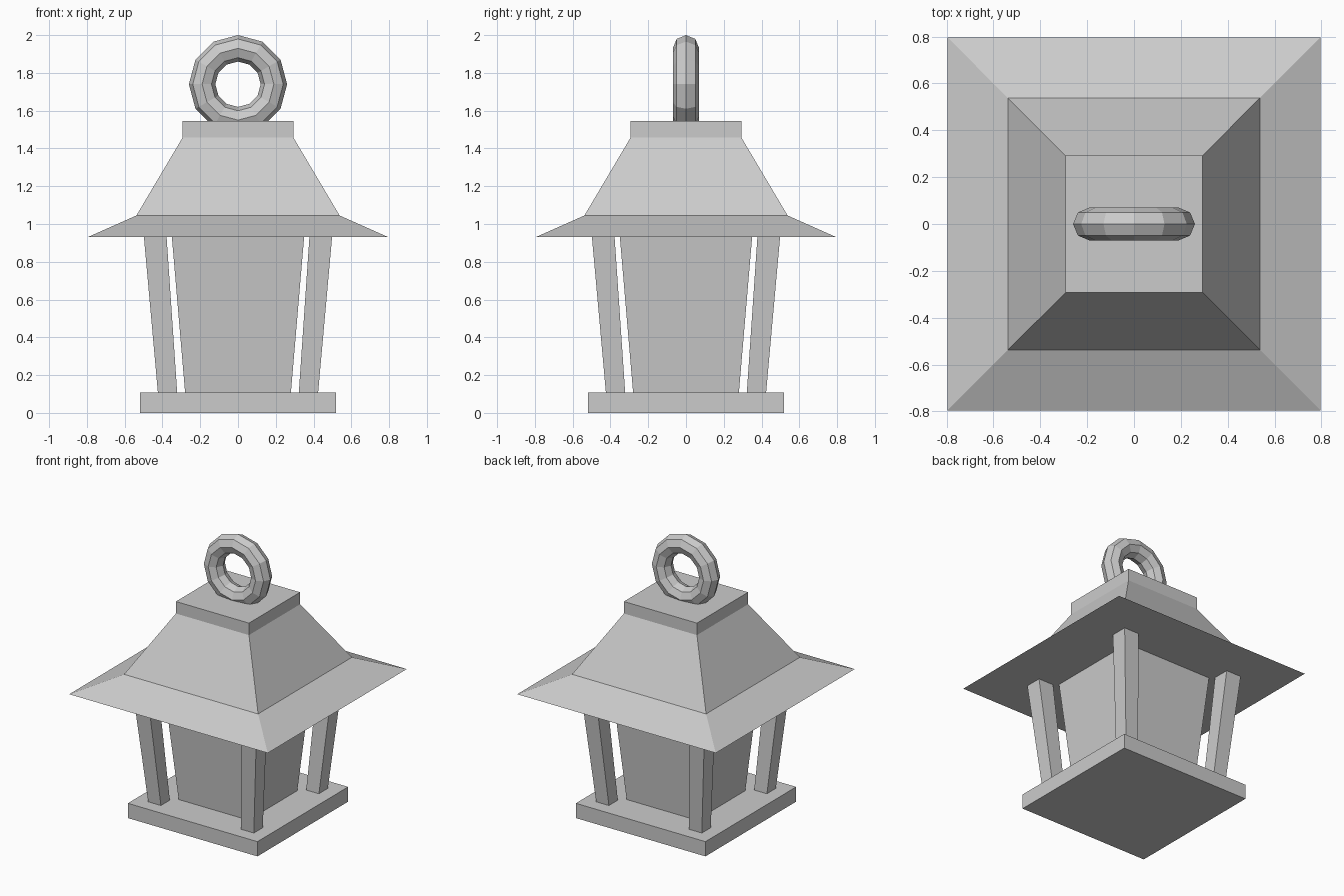
import bpy, bmesh
from math import pi

if "Cube" in bpy.data.objects:
    bpy.data.objects.remove(bpy.data.objects["Cube"])


def square(half, cx=0.0, cy=0.0):
    """Four corners of an axis-aligned square, counter-clockwise."""
    return [(cx + sx * half, cy + sy * half)
            for sx, sy in ((-1, -1), (1, -1), (1, 1), (-1, 1))]


def loft(name, levels):
    """Closed flat-shaded solid through (z, corners) levels."""
    bm = bmesh.new()
    rings = [[bm.verts.new((x, y, z)) for x, y in pts] for z, pts in levels]
    for low, high in zip(rings, rings[1:]):
        for i in range(4):
            j = (i + 1) % 4
            bm.faces.new((low[i], low[j], high[j], high[i]))
    bm.faces.new(rings[0][::-1])
    bm.faces.new(rings[-1])
    mesh = bpy.data.meshes.new(name)
    bm.to_mesh(mesh)
    bm.free()
    obj = bpy.data.objects.new(name, mesh)
    bpy.context.collection.objects.link(obj)
    return obj


BASE_TOP, EAVE = 0.107, 0.93

# Base slab
loft("base", [(0, square(0.52)), (BASE_TOP, square(0.52))])

# Flared lantern body
loft("lantern_body", [(BASE_TOP, square(0.28)), (EAVE, square(0.35))])

# Four corner posts, leaning outward and widening upward
for side_y, depth in ((-1, "front"), (1, "back")):
    for side_x, side in ((-1, "left"), (1, "right")):
        loft(f"{depth}_{side}_post", [
            (BASE_TOP, square(0.051, side_x * 0.373, side_y * 0.373)),
            (EAVE, square(0.06, side_x * 0.438, side_y * 0.438))])

# Roof: wide brim, steep slope and square cap
loft("roof", [(z, square(half)) for z, half in
              ((EAVE, 0.797), (1.045, 0.538), (1.458, 0.293), (1.545, 0.293))])

# Hanging ring, facing front, sunk slightly into the cap
bpy.ops.mesh.primitive_torus_add(
    major_segments=12, minor_segments=8, major_radius=0.19, minor_radius=0.07,
    location=(0, 0, 1.74), rotation=(pi / 2, 0, 0))
bpy.context.object.name = "hanging_ring"
